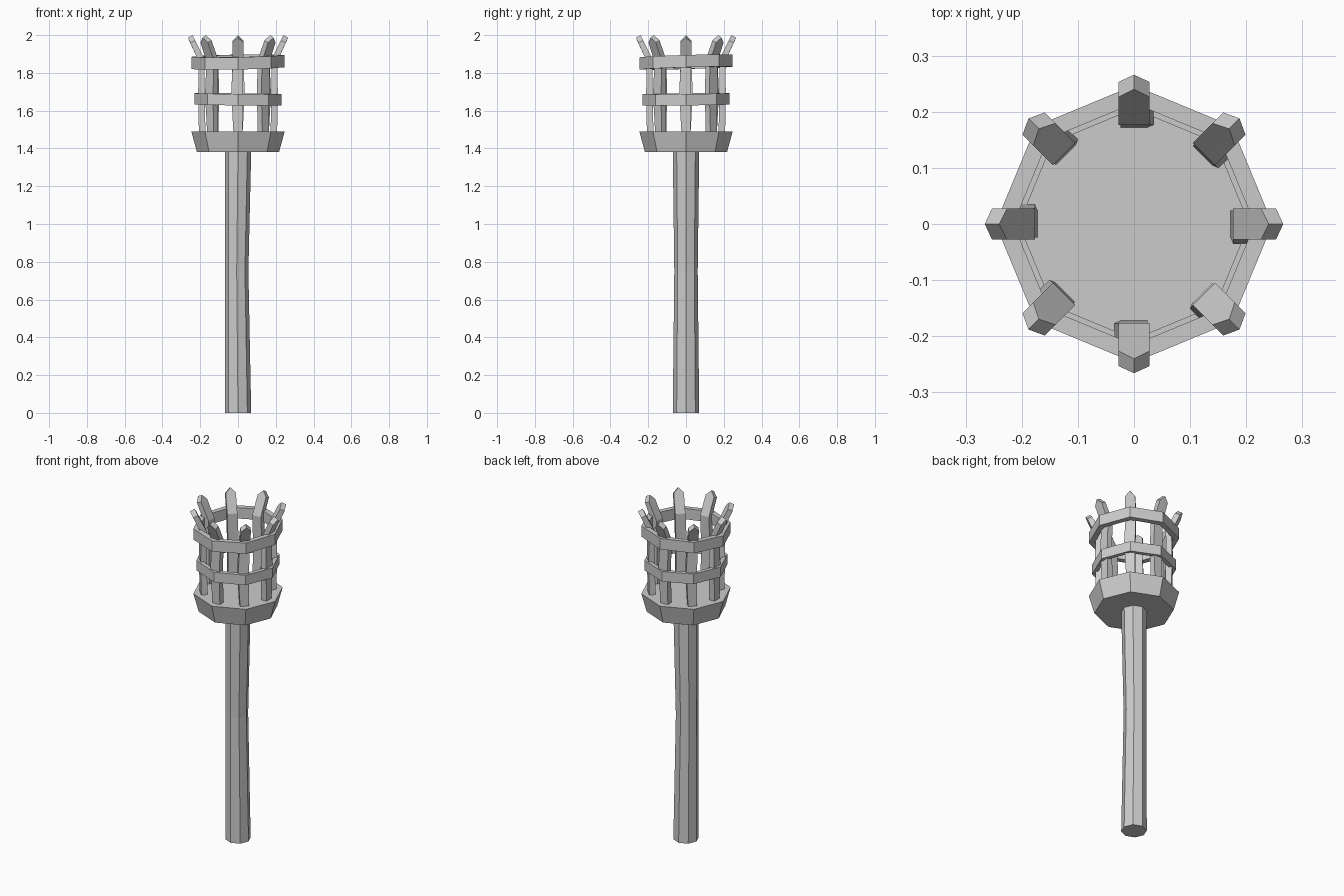
import bpy, bmesh
from math import sin, cos, pi
from mathutils import Vector

if "Cube" in bpy.data.objects:
    bpy.data.objects.remove(bpy.data.objects["Cube"])

N = 8


def octagon(r, z, cx=0.0, tilt=(0, 0)):
    """Eight points with corners on the axes, optionally tilted."""
    pts = []
    for i in range(N):
        x, y = r * cos(i * pi / 4), r * sin(i * pi / 4)
        pts.append(Vector((x + cx, y, z + tilt[0] * x + tilt[1] * y)))
    return pts


def loft(name, rings, closed=False):
    """Skin equal-length rings; cap the ends or join last to first."""
    bm = bmesh.new()
    rows = [[bm.verts.new(p) for p in ring] for ring in rings]
    pairs = list(zip(rows, rows[1:]))
    if closed:
        pairs.append((rows[-1], rows[0]))
    else:
        bm.faces.new(rows[0])
        bm.faces.new(rows[-1])
    for a, b in pairs:
        n = len(a)
        for i in range(n):
            j = (i + 1) % n
            bm.faces.new((a[i], a[j], b[j], b[i]))
    bmesh.ops.recalc_face_normals(bm, faces=bm.faces)
    mesh = bpy.data.meshes.new(name)
    bm.to_mesh(mesh)
    bm.free()
    obj = bpy.data.objects.new(name, mesh)
    bpy.context.collection.objects.link(obj)
    return obj


# Hand-hewn pole, slightly pinched in the middle
loft("pole", [octagon(0.07, 0), octagon(0.062, 0.75, -0.007), octagon(0.07, 1.39)])

# Flared cup under the basket
loft("cup", [octagon(0.217, 1.38), octagon(0.247, 1.49)])


# Basket hoops
def hoop(name, r_out, r_in, z0, z1, tilt):
    loft(name, [octagon(r_out, z0, 0, tilt), octagon(r_out, z1, 0, tilt),
                octagon(r_in, z1, 0, tilt), octagon(r_in, z0, 0, tilt)], closed=True)


hoop("lower_hoop", 0.230, 0.205, 1.63, 1.69, (-0.01, 0.01))
hoop("upper_hoop", 0.247, 0.215, 1.825, 1.89, (0.02, 0.03))

# Slats: (inner radius, outer radius, inner z, outer z, half width, side shift)
profile = [(0.172, 0.207, 1.48, 1.48, 0.024, 0.0),
           (0.177, 0.211, 1.69, 1.69, 0.030, -0.006),
           (0.176, 0.208, 1.87, 1.86, 0.028, 0.0),
           (0.226, 0.253, 1.972, 1.96, 0.028, 0.0)]
for i in range(N):
    a = i * pi / 4
    out, side = Vector((cos(a), sin(a), 0)), Vector((-sin(a), cos(a), 0))

    def at(r, s, z):
        return out * r + side * s + Vector((0, 0, z))

    rings = [[at(ri, s - w, zi), at(ro, s - w, zo), at(ro, s, zo),
              at(ro, s + w, zo), at(ri, s + w, zi), at(ri, s, zi)]
             for ri, ro, zi, zo, w, s in profile]
    # Raise the middle of the last ring into a gabled tip
    rings[-1][2] = at(0.266, 0, 1.987)
    rings[-1][5] = at(0.240, 0, 2.0)
    slat = loft(f"slat_{i + 1}", rings)
    # Split the gable cap along its ridge
    bm = bmesh.new()
    bm.from_mesh(slat.data)
    bm.verts.ensure_lookup_table()
    k = len(bm.verts) - 6
    bmesh.ops.connect_verts(bm, verts=[bm.verts[k + 2], bm.verts[k + 5]])
    bm.to_mesh(slat.data)
    bm.free()
